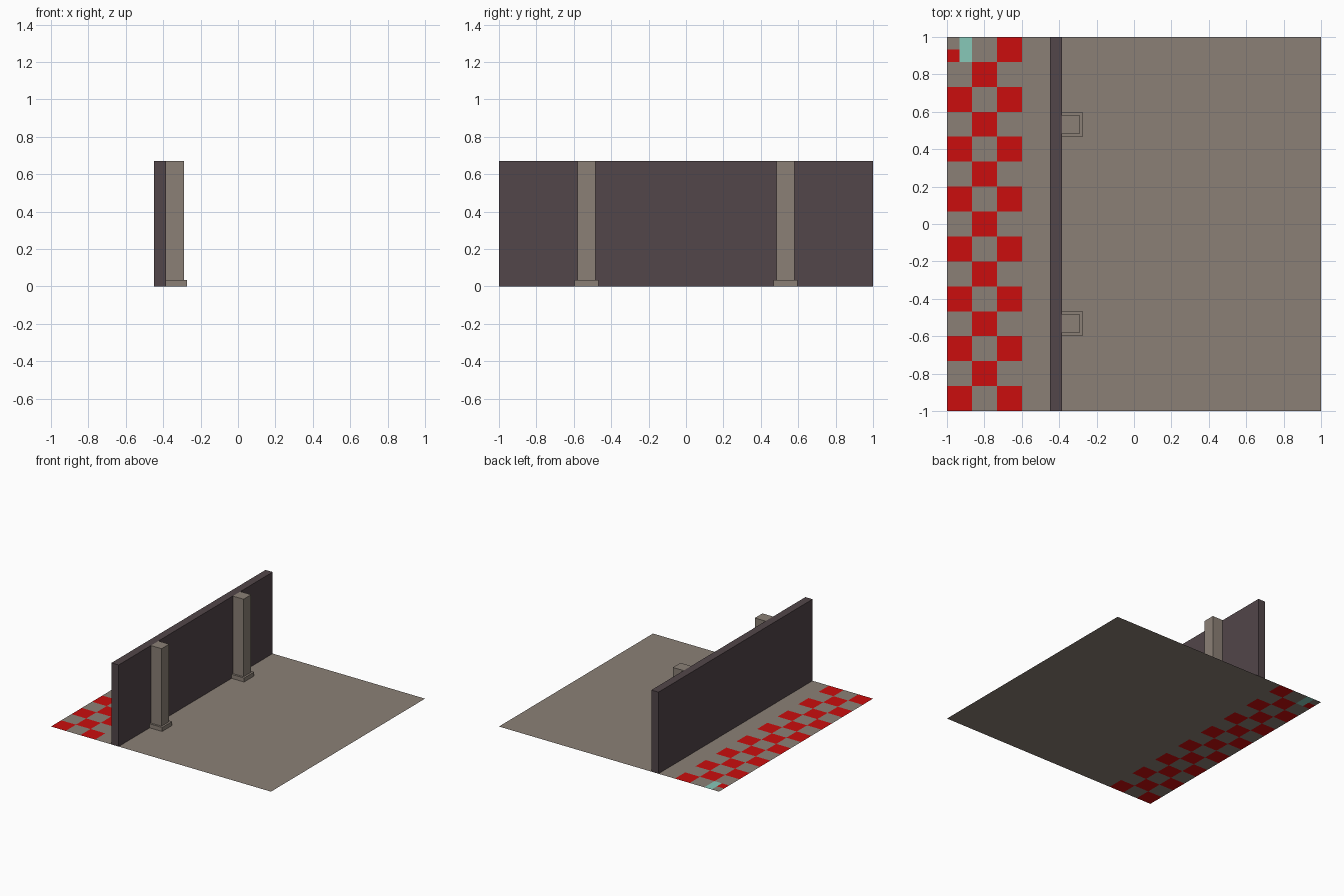
import bpy, bmesh

if "Cube" in bpy.data.objects:
    bpy.data.objects.remove(bpy.data.objects["Cube"])


def material(name, rgb):
    m = bpy.data.materials.new(name)
    m.diffuse_color = (*rgb, 1)
    m.use_nodes = True
    m.node_tree.nodes["Principled BSDF"].inputs["Base Color"].default_value = m.diffuse_color
    return m


STONE = material("warm grey stone", (0.258, 0.216, 0.181))
WALL = material("dark plum wall", (0.084, 0.061, 0.067))
RED = material("red tile", (0.597, 0.004, 0.004))
TEAL = material("pale teal tile", (0.242, 0.578, 0.485))


def finish(name, bm, mats):
    me = bpy.data.meshes.new(name)
    bm.to_mesh(me)
    bm.free()
    for m in mats:
        me.materials.append(m)
    ob = bpy.data.objects.new(name, me)
    bpy.context.collection.objects.link(ob)
    return ob


def open_box(name, x, y, z, mat):
    """Box resting on the floor, without the hidden bottom face."""
    bm = bmesh.new()
    bmesh.ops.create_cube(bm, size=1)
    for v in bm.verts:
        v.co = [(a + b) / 2 + c * (b - a) for (a, b), c in zip((x, y, z), v.co)]
    bm.normal_update()
    bottom = [f for f in bm.faces if f.normal.z < -0.5]
    bmesh.ops.delete(bm, geom=bottom, context='FACES')
    return finish(name, bm, [mat])


# Floor: chequered strip of half-tile cells, then one plain sheet
TILE = 2 / 15
H = TILE / 2


def cell_colour(i, j):
    col, row = i // 2, j // 2
    if (col, row) == (0, 14):              # odd corner tile
        return 2 if i == 1 else (1 if j == 28 else 0)
    return 1 if (col + row) % 2 == 0 else 0


bm = bmesh.new()


def quad(x0, x1, y0, y1, index):
    f = bm.faces.new([bm.verts.new((x, y, 0)) for x, y in
                      ((x0, y0), (x1, y0), (x1, y1), (x0, y1))])
    f.material_index = index


for i in range(6):
    for j in range(30):
        quad(-1 + i * H, -1 + (i + 1) * H, -1 + j * H, -1 + (j + 1) * H, cell_colour(i, j))
for j in range(30):
    quad(-0.6, 1, -1 + j * H, -1 + (j + 1) * H, 0)
bmesh.ops.remove_doubles(bm, verts=bm.verts, dist=1e-4)
finish("floor", bm, [STONE, RED, TEAL])

# Long wall
open_box("wall", (-0.45, -0.385), (-1, 1), (0, 0.67), WALL)

# Two square pillars with plinths against the wall
for side, y in (("front", -0.532), ("back", 0.532)):
    open_box(side + "_pillar", (-0.385, -0.288), (y - 0.049, y + 0.049), (0, 0.67), STONE)
    open_box(side + "_plinth", (-0.385, -0.272), (y - 0.065, y + 0.065), (0, 0.033), STONE)
